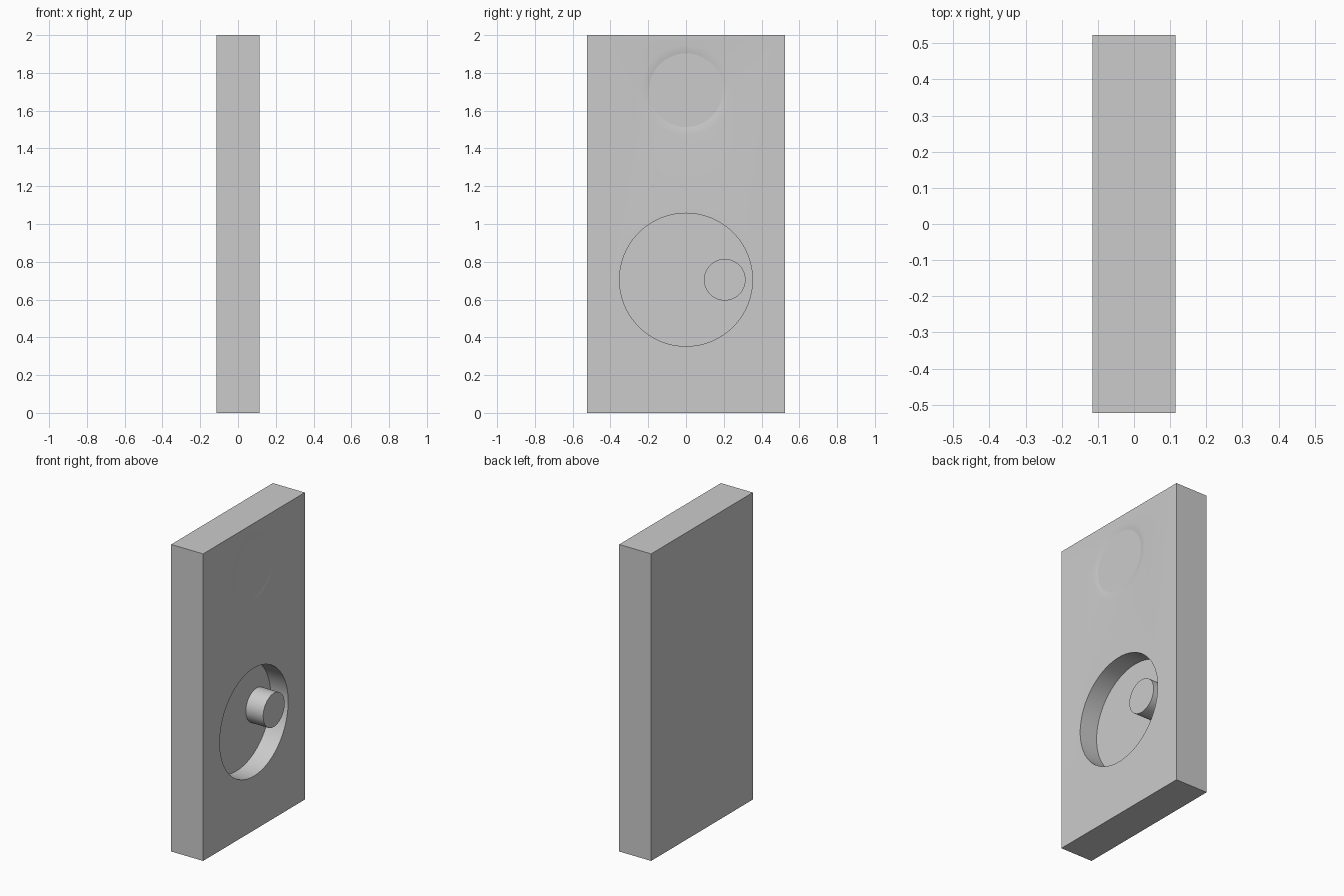
import bpy, bmesh
from math import cos, sin, tau, radians

cube = bpy.data.objects.get("Cube")
if cube:
    bpy.data.objects.remove(cube, do_unlink=True)

FACE = 0.115        # x of the detailed face
HALF_WIDTH = 0.523
HEIGHT = 2.0
POCKET_Z = 0.705
POCKET_DEPTH = 0.125

grey = bpy.data.materials.new("plain grey")
grey.use_nodes = True
grey.diffuse_color = (0.6, 0.6, 0.6, 1)
grey.node_tree.nodes["Principled BSDF"].inputs["Base Color"].default_value = (0.6, 0.6, 0.6, 1)


def add_object(name, bm):
    bmesh.ops.recalc_face_normals(bm, faces=bm.faces)
    mesh = bpy.data.meshes.new(name)
    bm.to_mesh(mesh)
    bm.free()
    mesh.materials.append(grey)
    obj = bpy.data.objects.new(name, mesh)
    bpy.context.collection.objects.link(obj)
    return obj


def turned(name, y, z, profile, sides=96):
    """Closed round solid about x; profile holds (radius, height above the face)."""
    bm = bmesh.new()
    rings = [[bm.verts.new((FACE + h, y + r * cos(tau * i / sides), z + r * sin(tau * i / sides)))
              for i in range(sides)] for r, h in profile]
    for a, b in zip(rings, rings[1:]):
        for i in range(sides):
            j = (i + 1) % sides
            bm.faces.new((a[i], a[j], b[j], b[i]))
    bm.faces.new(rings[0])
    bm.faces.new(rings[-1])
    return add_object(name, bm)


def select_only(obj):
    bpy.ops.object.select_all(action='DESELECT')
    obj.select_set(True)
    bpy.context.view_layer.objects.active = obj


def carve(target, cutter):
    mod = target.modifiers.new(cutter.name, 'BOOLEAN')
    mod.operation = 'DIFFERENCE'
    mod.solver = 'EXACT'
    mod.object = cutter
    select_only(target)
    bpy.ops.object.modifier_apply(modifier=mod.name)
    bpy.data.objects.remove(cutter, do_unlink=True)


# Slab body
bm = bmesh.new()
bmesh.ops.create_cube(bm, size=1)
for v in bm.verts:
    v.co = (v.co.x * 2 * FACE, v.co.y * 2 * HALF_WIDTH, (v.co.z + 0.5) * HEIGHT)
slab = add_object("slab_body", bm)

# Round pocket in the lower half
carve(slab, turned("pocket_cutter", 0, POCKET_Z, [(0.352, -POCKET_DEPTH), (0.352, 0.05)]))

# Shallow dish near the top, with a softly rounded rim
outer, rim, depth, steps = 0.25, 0.055, 0.005, 6
dish = [(outer - rim * t, -0.0001 - depth * t * t)
        for t in (1 - i / steps for i in range(steps + 1))]
dish += [(outer + 0.01, 0.0006), (outer + 0.01, 0.03)]
carve(slab, turned("dish_cutter", 0, 1.708, dish))

# Off-centre peg, flush with the face
peg = turned("pocket_peg", 0.205, POCKET_Z, [(0.11, -POCKET_DEPTH - 0.01), (0.11, 0)])

for obj in (slab, peg):
    select_only(obj)
    bpy.ops.object.shade_smooth_by_angle(angle=radians(6))
